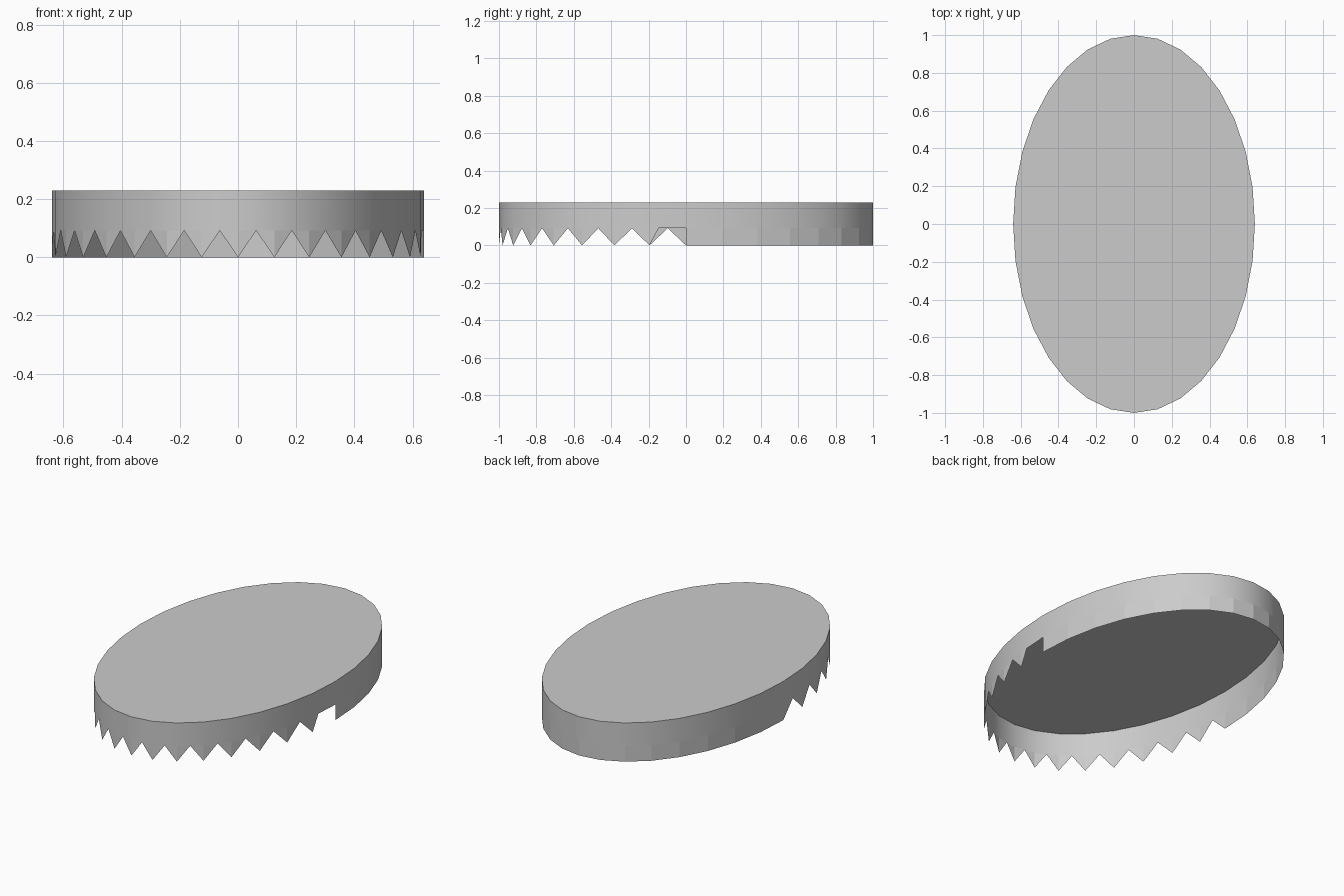
import bpy, bmesh
from math import sin, cos, pi

if "Cube" in bpy.data.objects:
    bpy.data.objects.remove(bpy.data.objects["Cube"])

N, RX, RY = 32, 0.64, 1.0
H, BAND = 0.23, 0.092        # total height, tooth height

bm = bmesh.new()


def ring(z):
    # angle runs from +x through +y (back) to -x, then -y (front)
    return [bm.verts.new((RX * cos(2 * pi * k / N), RY * sin(2 * pi * k / N), z))
            for k in range(N)]


top, mid, low = ring(H), ring(BAND), ring(0)

# Flat lid
bm.faces.new(top)

for k in range(N):
    j = (k + 1) % N
    if k < N // 2:
        # Plain back half of the skirt
        bm.faces.new((mid[k], mid[j], top[j], top[k])).smooth = True
        bm.faces.new((low[k], low[j], mid[j], mid[k]))
        continue
    # Toothed front half: a notch in every segment, tips on the corners
    last = k == N - 1
    t = 0.25 if last else 0.5
    notch = bm.verts.new(mid[k].co.lerp(mid[j].co, t))
    bm.faces.new((mid[k], notch, mid[j], top[j], top[k])).smooth = True
    bm.faces.new((low[k], notch, mid[k]))
    if not last:             # the last segment ends in a straight step
        bm.faces.new((low[j], mid[j], notch))

me = bpy.data.meshes.new("toothed_cover")
bm.to_mesh(me)
bm.free()
cover = bpy.data.objects.new("toothed_cover", me)
bpy.context.collection.objects.link(cover)
